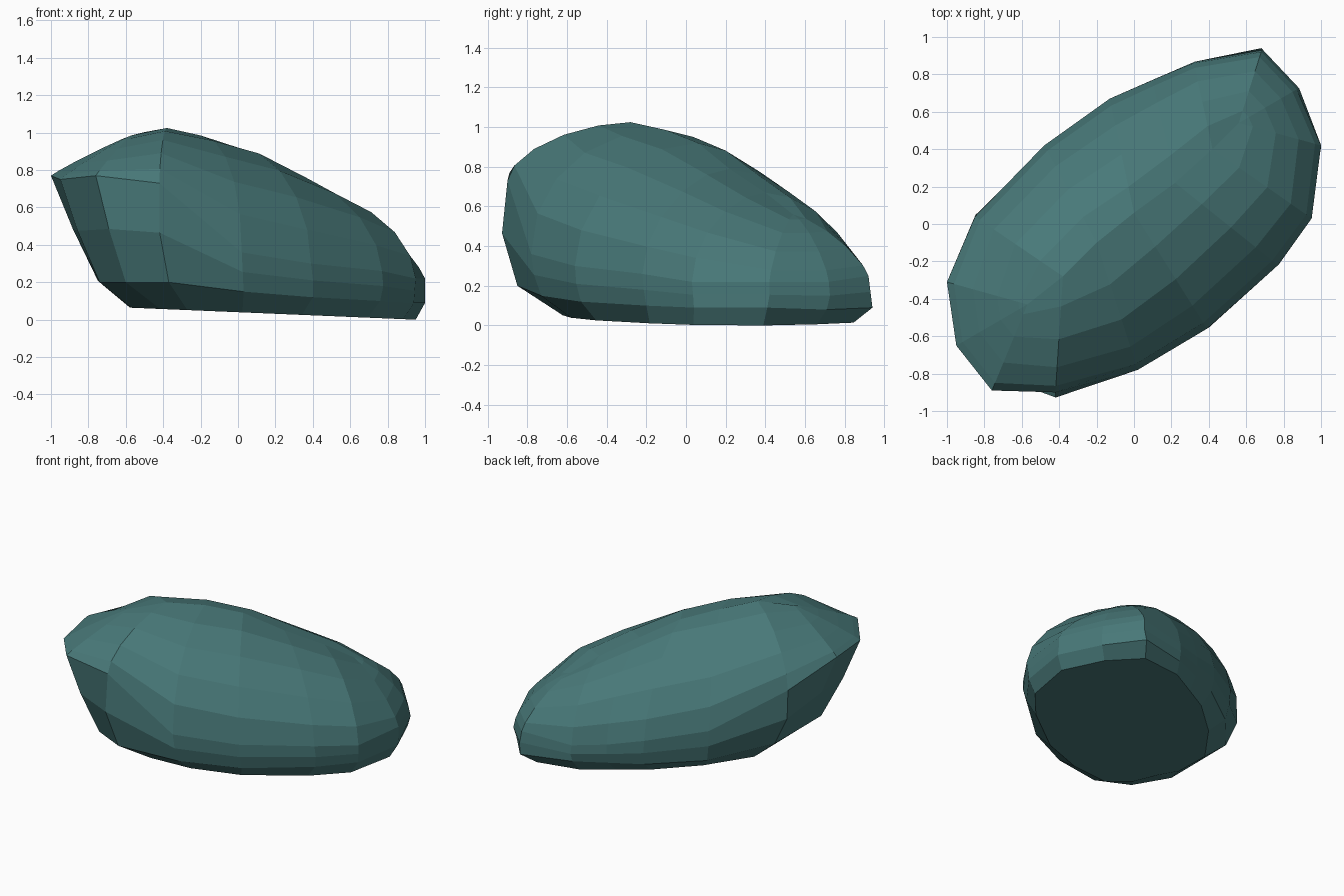
import bpy, bmesh, math
from mathutils import Vector

if "Cube" in bpy.data.objects:
    bpy.data.objects.remove(bpy.data.objects["Cube"])

# Crest line of the boulder, from the overhanging end to the low end
crest = [(-.57, -.43, .985), (-.38, -.28, 1.025), (-.2, -.1, .985), (0, .06, .92),
         (.22, .22, .79), (.42, .4, .67), (.56, .54, .56)]
# Profile fullness at each crest point: 2 is straight, 1 round, below 1 boxy
fullness = [1.85, 1.15, .95, 1.05, 1.15, 1.12, 1.5]

# Widest edge point, crest index, foot point, one row per side column
columns = [
    ((-1, -.31, .77), 0, (-.74, -.28, .2)),
    ((-.95, -.65, .75), 0, (-.74, -.5, .2)),
    ((-.76, -.89, .77), 0, (-.6, -.74, .2)),
    ((-.42, -.9, .73), 1, (-.37, -.85, .2)),
    ((.02, -.78, .36), 2, (.03, -.73, .15)),
    ((.39, -.56, .3), 3, (.4, -.53, .12)),
    ((.77, -.22, .26), 4, (.76, -.2, .1)),
    ((.95, .03, .22), 5, (.94, .04, .09)),
    ((1, .42, .22), 6, (1, .41, .09)),
    ((.87, .72, .22), 6, (.87, .71, .08)),
    ((.68, .92, .25), 6, (.68, .94, .09)),
    ((.32, .86, .22), 5, (.32, .85, .1)),
    ((.1, .77, .25), 4, (.1, .75, .11)),
    ((-.13, .67, .3), 3, (-.12, .65, .12)),
    ((-.48, .42, .37), 2, (-.45, .4, .14)),
    ((-.85, .04, .62), 1, (-.75, .05, .21)),
]
STEPS = 5


def column_points(edge, k, foot):
    """Points of one column from the underside up to the crest."""
    e, r, f = Vector(edge), Vector(crest[k]), Vector(foot)
    back = f.y - f.x > .3
    s = .79 + .16 * f.x + (.1 if back else 0)
    base = Vector((f.x * s, f.y * s, .04 - .042 * f.x * s))
    mid = (e + f) / 2
    swell = 1.06 if k == 1 else 1.015
    if abs(mid.x) < .9:
        mid.x *= swell
    if abs(mid.y) < .9:
        mid.y *= swell
    p = fullness[k] * (1.2 if back and k in (2, 3) else 1)
    pts = [base, f, mid, e]
    for i in range(1, STEPS):
        a = i / STEPS * math.pi / 2
        h, v = math.cos(a) ** p, math.sin(a) ** p
        pts.append(Vector((r.x + (e.x - r.x) * h, r.y + (e.y - r.y) * h,
                           e.z + (r.z - e.z) * v)))
    return pts + [r]


# Skin the columns into a closed faceted shell
bm = bmesh.new()
grid = [[bm.verts.new(p) for p in column_points(*c)] for c in columns]
n = len(grid)
for i in range(n):
    a, b = grid[i], grid[(i + 1) % n]
    for j in range(len(a) - 1):
        bm.faces.new((a[j], b[j], b[j + 1], a[j + 1]))
bm.faces.new([c[0] for c in reversed(grid)])
bmesh.ops.remove_doubles(bm, verts=bm.verts, dist=.002)
bmesh.ops.recalc_face_normals(bm, faces=bm.faces)

# Rest on the ground
low = min(v.co.z for v in bm.verts)
bmesh.ops.translate(bm, verts=bm.verts, vec=(0, 0, -low))

mesh = bpy.data.meshes.new("boulder")
bm.to_mesh(mesh)
bm.free()
boulder = bpy.data.objects.new("boulder", mesh)
bpy.context.collection.objects.link(boulder)

stone = bpy.data.materials.new("teal_stone")
stone.diffuse_color = (.065, .19, .19, 1)
stone.use_nodes = True
stone.node_tree.nodes["Principled BSDF"].inputs["Base Color"].default_value = stone.diffuse_color
mesh.materials.append(stone)
